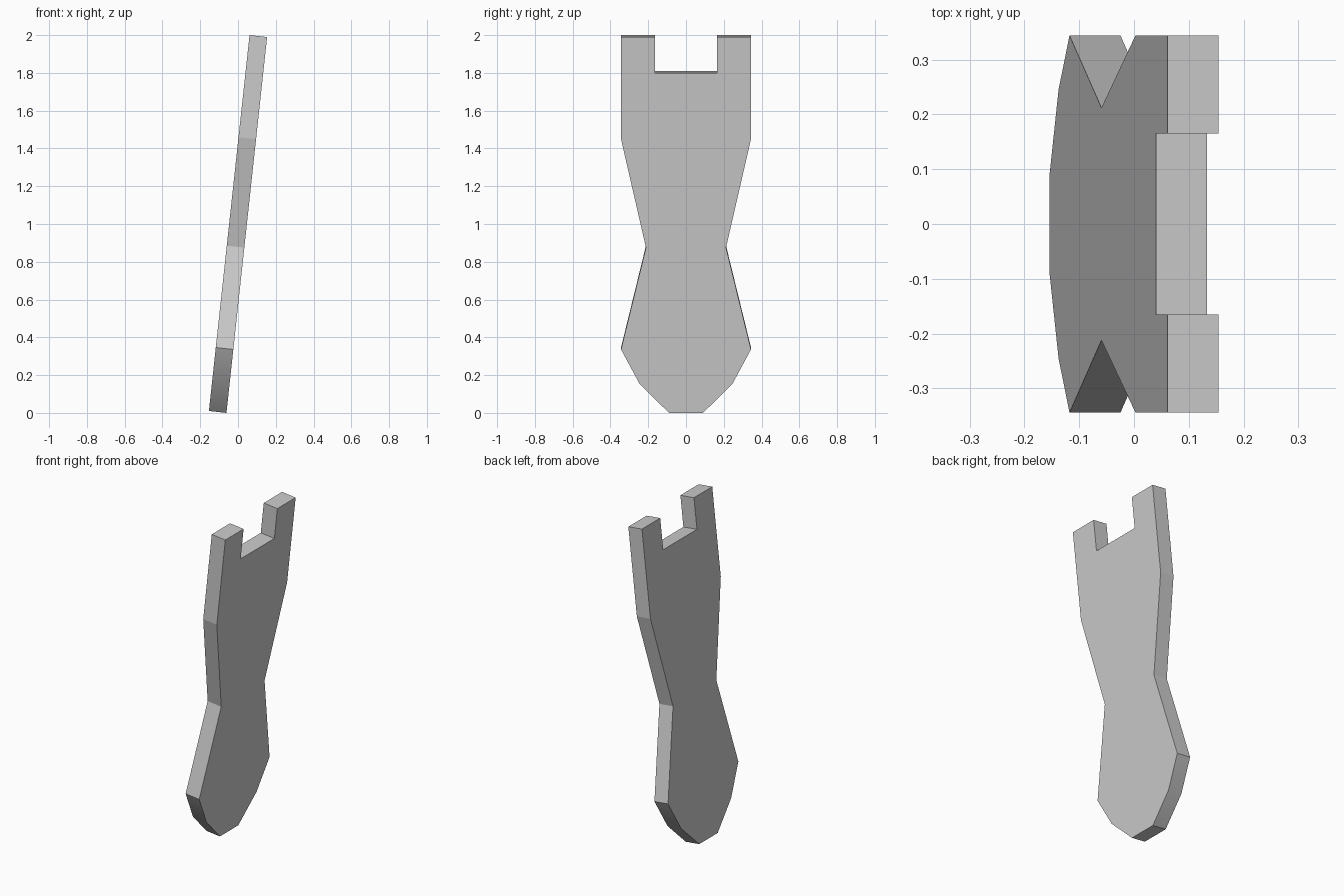
import bpy
import bmesh
from math import radians

if "Cube" in bpy.data.objects:
    bpy.data.objects.remove(bpy.data.objects["Cube"])

LENGTH, THICK, TILT = 2.0015, 0.0935, 6.17

# Half outline of the slat (half width, distance along slat), bottom to notch
half = [(0.09, 0.0), (0.245, 0.153), (0.344, 0.338), (0.212, 0.88),
        (0.344, 1.458), (0.344, LENGTH), (0.165, LENGTH), (0.165, 1.81)]
outline = half + [(-y, z) for y, z in reversed(half)]

# Flat slat extruded from the mirrored outline
bm = bmesh.new()
verts = [bm.verts.new((-THICK / 2, y, z - LENGTH / 2)) for y, z in outline]
face = bm.faces.new(verts)
ext = bmesh.ops.extrude_face_region(bm, geom=[face], use_keep_orig=True)
moved = [g for g in ext["geom"] if isinstance(g, bmesh.types.BMVert)]
bmesh.ops.translate(bm, verts=moved, vec=(THICK, 0, 0))
bmesh.ops.recalc_face_normals(bm, faces=bm.faces)

# Soft shading only around the rounded lower end
for f in bm.faces:
    c = f.calc_center_median()
    f.smooth = len(f.verts) == 4 and c.z < -0.7 and abs(c.y) > 0.1
for e in bm.edges:
    e.smooth = e.calc_face_angle(0) < radians(25)

mesh = bpy.data.meshes.new("slat")
bm.to_mesh(mesh)
bm.free()

# Lean the slat so its forked top tips toward +x
slat = bpy.data.objects.new("slat", mesh)
slat.location = (0, 0, 1)
slat.rotation_euler = (0, radians(TILT), 0)
bpy.context.collection.objects.link(slat)
